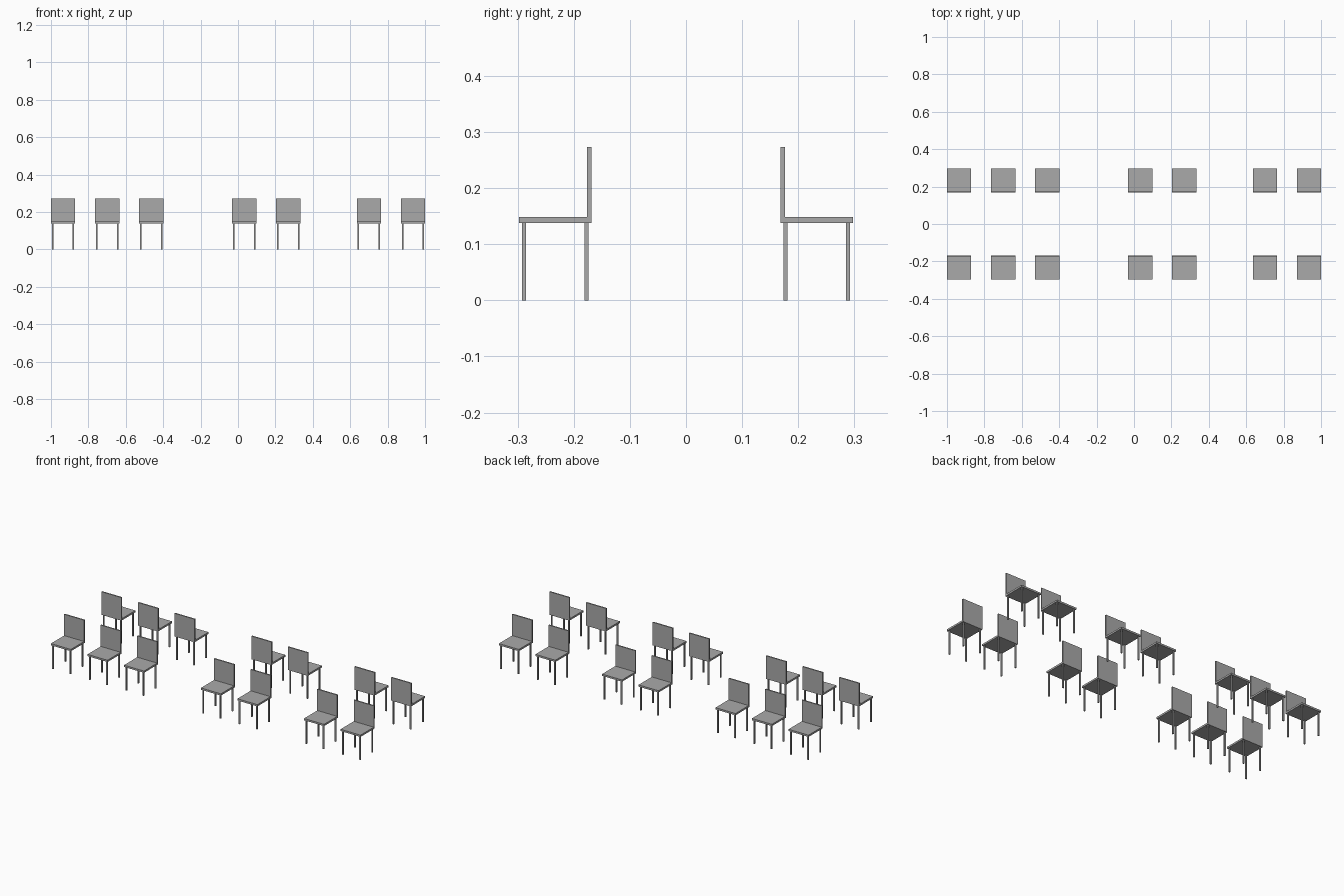
import bpy
from mathutils import Matrix

if "Cube" in bpy.data.objects:
    bpy.data.objects.remove(bpy.data.objects["Cube"])

W = 0.129            # seat width and depth
SEAT_LO, SEAT_HI = 0.138, 0.1485
BACK_TOP = 0.273
LEG = 0.0075         # leg and backrest thickness
ROW_Y = 0.233        # distance of each row from the centre
CHAIR_X = [-0.9355, -0.699, -0.4635, 0.0335, 0.269, 0.6995, 0.9355]

grey = bpy.data.materials.new("grey")
grey.diffuse_color = (0.40, 0.40, 0.40, 1)
grey.use_nodes = True
grey.node_tree.nodes["Principled BSDF"].inputs["Base Color"].default_value = grey.diffuse_color


def box_mesh(name, x0, x1, y0, y1, z0, z1):
    """Box mesh in chair space: seat centred on the origin, chair facing -y."""
    v = [(x, y, z) for x in (x0, x1) for y in (y0, y1) for z in (z0, z1)]
    f = [(0, 1, 3, 2), (4, 6, 7, 5), (0, 4, 5, 1),
         (2, 3, 7, 6), (0, 2, 6, 4), (1, 5, 7, 3)]
    me = bpy.data.meshes.new(name)
    me.from_pydata(v, [], f)
    me.materials.append(grey)
    return me


# Shared part meshes
h = W / 2
parts = [
    ("seat", box_mesh("seat", -h, h, -h, h, SEAT_LO, SEAT_HI)),
    ("backrest", box_mesh("backrest", -h, h, h - LEG, h, SEAT_HI, BACK_TOP)),
]
off, r = h - 0.0088, LEG / 2
for sx, side in ((-1, "left"), (1, "right")):
    for sy, end in ((-1, "front"), (1, "rear")):
        name = f"{end}_{side}_leg"
        cx, cy = sx * off, sy * off
        parts.append((name, box_mesh(name, cx - r, cx + r, cy - r, cy + r, 0, SEAT_LO)))

# Two rows of chairs, back to back
for x in CHAIR_X:
    for y, turn in ((-ROW_Y, 0), (ROW_Y, 3.14159265)):
        place = Matrix.Translation((x, y, 0)) @ Matrix.Rotation(turn, 4, 'Z')
        for name, me in parts:
            ob = bpy.data.objects.new(name, me)
            ob.matrix_world = place
            bpy.context.collection.objects.link(ob)
